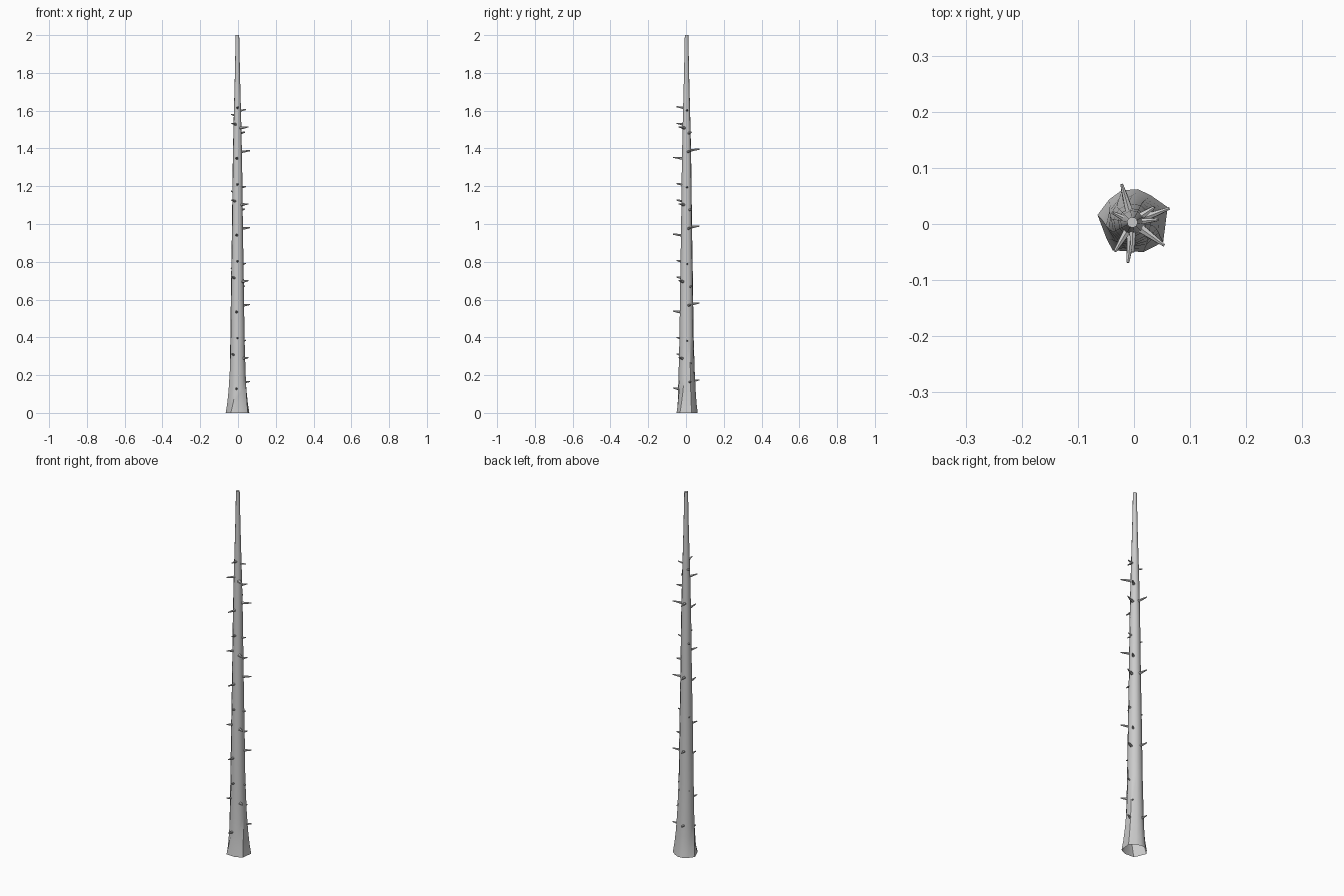
import bpy, bmesh, math
from mathutils import Vector

if "Cube" in bpy.data.objects:
    bpy.data.objects.remove(bpy.data.objects["Cube"])

AX, AY = -0.003, 0.003   # trunk axis
N = 10

# uneven flared foot outline
foot = [(.06, .03), (.03, .051), (.007, .062), (-.022, .06), (-.044, .044),
        (-.065, .016), (-.049, -.026), (-.038, -.047), (.017, -.05), (.052, -.032)]
# height, radius, how much of the foot outline remains
profile = [(0, .06, 1), (.05, .054, .8), (.12, .049, .5), (.22, .044, .25),
           (.4, .038, 0), (.7, .034, 0), (1.0, .029, 0), (1.3, .0255, 0),
           (1.5, .0215, 0), (1.65, .0175, 0), (1.8, .0135, 0), (2.0, .0095, 0)]


def radius_at(z):
    for (z0, r0, _), (z1, r1, _) in zip(profile, profile[1:]):
        if z <= z1:
            return r0 + (r1 - r0) * (z - z0) / (z1 - z0)
    return profile[-1][1]


def finish(name, bm, angle):
    bmesh.ops.recalc_face_normals(bm, faces=bm.faces)
    me = bpy.data.meshes.new(name)
    bm.to_mesh(me)
    bm.free()
    ob = bpy.data.objects.new(name, me)
    bpy.context.collection.objects.link(ob)
    bpy.ops.object.select_all(action='DESELECT')
    ob.select_set(True)
    bpy.context.view_layer.objects.active = ob
    bpy.ops.object.shade_smooth_by_angle(angle=math.radians(angle))
    return ob


# trunk: lofted rings, open at the bottom
bm = bmesh.new()
rings = []
for z, r, blend in profile:
    ring = []
    for i, (fx, fy) in enumerate(foot):
        a = math.radians(27) + i * math.tau / N
        f = Vector((fx, fy, 0)) * (r / .06)
        c = Vector((AX + r * math.cos(a), AY + r * math.sin(a), 0))
        p = c.lerp(f, blend)
        ring.append(bm.verts.new((p.x, p.y, z)))
    rings.append(ring)
for a, b in zip(rings, rings[1:]):
    for i in range(N):
        j = (i + 1) % N
        bm.faces.new((a[i], a[j], b[j], b[i]))
bm.faces.new(rings[-1])
finish("trunk", bm, 40)

# thorns: one cluster of (tip x, tip y, tip z, base radius), repeated up the trunk
cluster = [(-.011, -.069, .132, .008), (.063, .028, .167, .008),
           (-.022, .071, .175, .008), (.054, -.038, .293, .009),
           (-.034, -.049, .312, .008), (.036, .030, .265, .008),
           (-.037, .020, .360, .006), (.043, .008, .385, .006),
           (-.002, -.050, .400, .007)]
bm = bmesh.new()
for k in range(4):
    for x, y, z, r in cluster:
        tip = Vector((x, y, z + k * .407))
        d = Vector((x - AX, y - AY, 0)).normalized()
        base = Vector((AX, AY, tip.z - .006)) + d * (radius_at(tip.z) * .7)
        length = (tip - base).length
        if (tip - base).dot(d) < .004:
            continue   # thorn swallowed by the thick lower trunk
        axis = tip - base
        m = axis.to_track_quat('Z', 'Y').to_matrix().to_4x4()
        m.translation = (tip + base) / 2
        bmesh.ops.create_cone(bm, cap_ends=True, segments=6, radius1=r,
                              radius2=.0028, depth=length, matrix=m)
finish("thorns", bm, 40)
